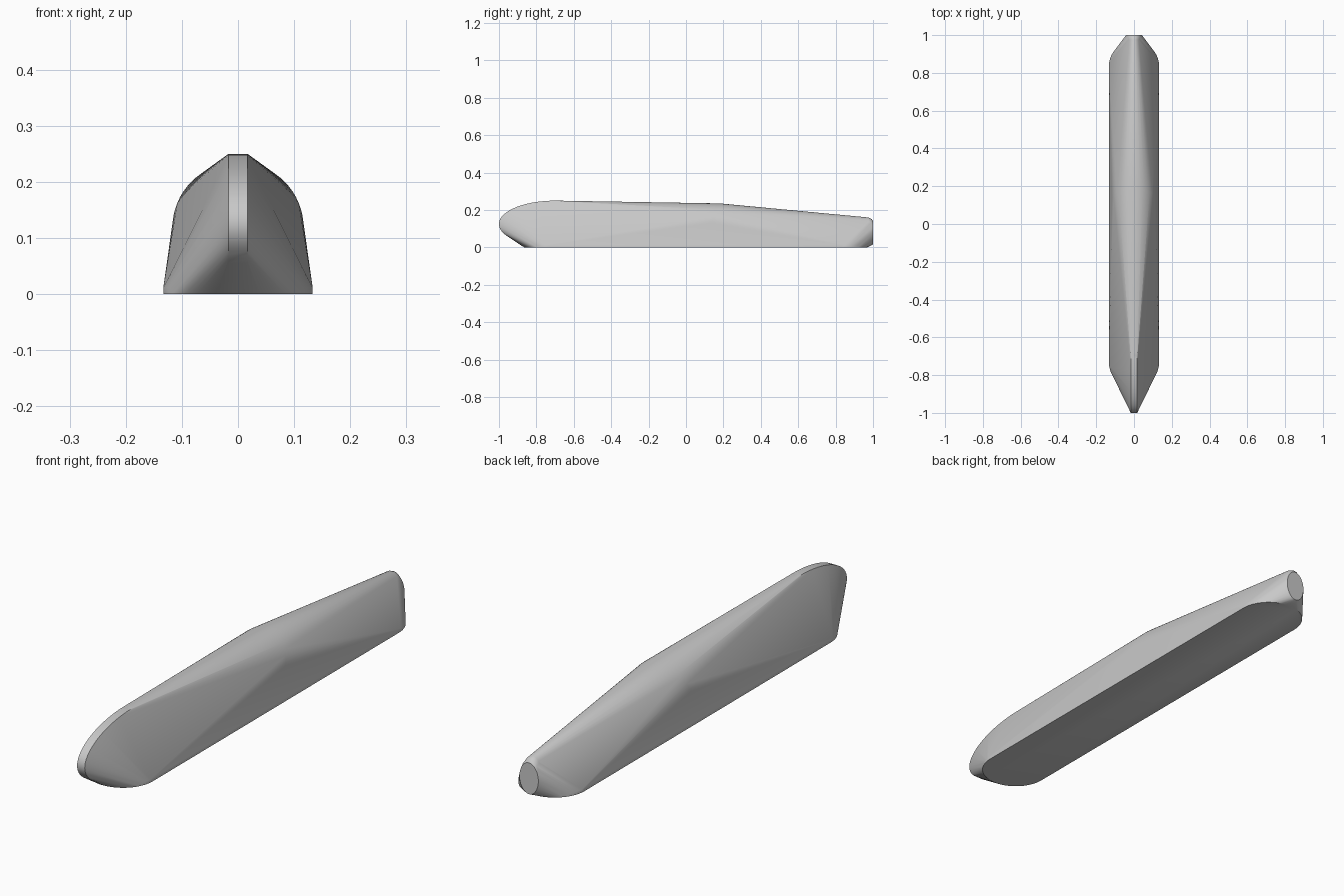
import bpy
import bmesh
from math import sin, cos, pi, radians

if "Cube" in bpy.data.objects:
    bpy.data.objects.remove(bpy.data.objects["Cube"], do_unlink=True)

grey = bpy.data.materials.new("light grey")
grey.use_nodes = True
colour = (0.58, 0.58, 0.58, 1)
grey.diffuse_color = colour
grey.node_tree.nodes["Principled BSDF"].inputs["Base Color"].default_value = colour


def ellipse(ru, rv, count):
    """Points of an ellipse around the origin."""
    steps = [2 * pi * i / count for i in range(count)]
    return [(ru * cos(a), rv * sin(a)) for a in steps]


points = []

# Flat stadium-shaped base plate
radius = 0.133
for u, v in ellipse(radius, radius, 64):
    for z in (0, 0.012):
        if v >= -1e-6:
            points.append((u, 0.835 + v, z))
        if v <= 1e-6:
            points.append((u, -0.732 + v, z))

# Thin upright oval at the nose
for u, v in ellipse(0.3, 0.125, 96):
    for x in (-0.017, 0.017):
        points.append((x, -0.7 + u, 0.125 + v))

# Round middle section, leaning back slightly
for u, v in ellipse(0.117, 0.117, 64):
    points.append((u, 0.13 + 0.45 * v, 0.118 + v))

# Tail oval with a rounded rim
for y, top in ((0.975, 0.16), (0.992, 0.152), (1, 0.141)):
    height = (top - 0.015) / 2
    for u, v in ellipse(0.042, height, 48):
        points.append((u, y, 0.015 + height + v))

# Stretch one skin over all sections
bm = bmesh.new()
for p in points:
    bm.verts.new(p)
bmesh.ops.remove_doubles(bm, verts=bm.verts[:], dist=1e-5)
bmesh.ops.convex_hull(bm, input=bm.verts[:])
loose = [v for v in bm.verts if not v.link_faces]
bmesh.ops.delete(bm, geom=loose, context="VERTS")
bmesh.ops.dissolve_limit(bm, angle_limit=radians(0.1),
                         verts=bm.verts[:], edges=bm.edges[:])
bmesh.ops.recalc_face_normals(bm, faces=bm.faces[:])

mesh = bpy.data.meshes.new("tapered_body")
bm.to_mesh(mesh)
bm.free()
mesh.materials.append(grey)
body = bpy.data.objects.new("tapered_body", mesh)
bpy.context.collection.objects.link(body)

bpy.ops.object.select_all(action="DESELECT")
body.select_set(True)
bpy.context.view_layer.objects.active = body
bpy.ops.object.shade_smooth_by_angle(angle=radians(30))
